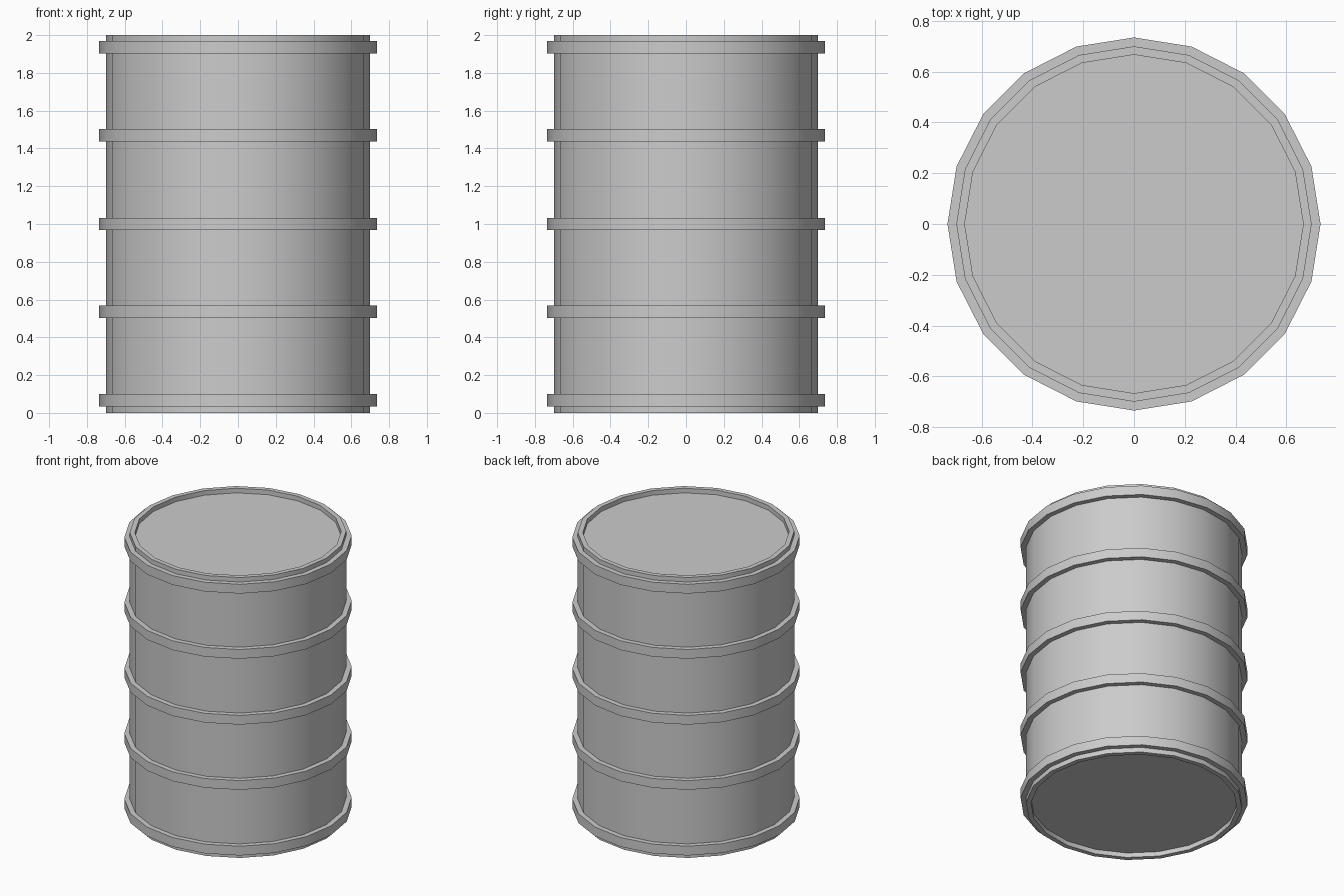
import bpy, bmesh, math

if "Cube" in bpy.data.objects:
    bpy.data.objects.remove(bpy.data.objects["Cube"])

SIDES, BODY_R, BAND_R, LID_R = 20, 0.70, 0.735, 0.667
HEIGHT, RECESS, BAND_H = 2.0, 0.033, 0.066
BANDS = (0.067, 0.535, 1.0, 1.47, 1.935)

# Profile from the bottom lid, up the banded wall, to the top lid
profile = [(LID_R, RECESS), (LID_R, 0), (BODY_R, 0)]
for z in BANDS:
    lo, hi = z - BAND_H / 2, z + BAND_H / 2
    profile += [(BODY_R, lo), (BAND_R, lo), (BAND_R, hi), (BODY_R, hi)]
profile += [(BODY_R, HEIGHT), (LID_R, HEIGHT), (LID_R, HEIGHT - RECESS)]

# Revolve into rings, join with quads, cap with lids
bm = bmesh.new()
rings = []
for r, z in profile:
    rings.append([bm.verts.new((r * math.cos(math.tau * i / SIDES),
                                r * math.sin(math.tau * i / SIDES), z))
                  for i in range(SIDES)])
for a, b in zip(rings, rings[1:]):
    for i in range(SIDES):
        j = (i + 1) % SIDES
        bm.faces.new((a[i], a[j], b[j], b[i]))
bm.faces.new(rings[0][::-1])
bm.faces.new(rings[-1])
bmesh.ops.recalc_face_normals(bm, faces=bm.faces)

mesh = bpy.data.meshes.new("barrel")
bm.to_mesh(mesh)
bm.free()
barrel = bpy.data.objects.new("barrel", mesh)
bpy.context.collection.objects.link(barrel)
bpy.context.view_layer.objects.active = barrel
barrel.select_set(True)
bpy.ops.object.shade_smooth_by_angle(angle=math.radians(30))
